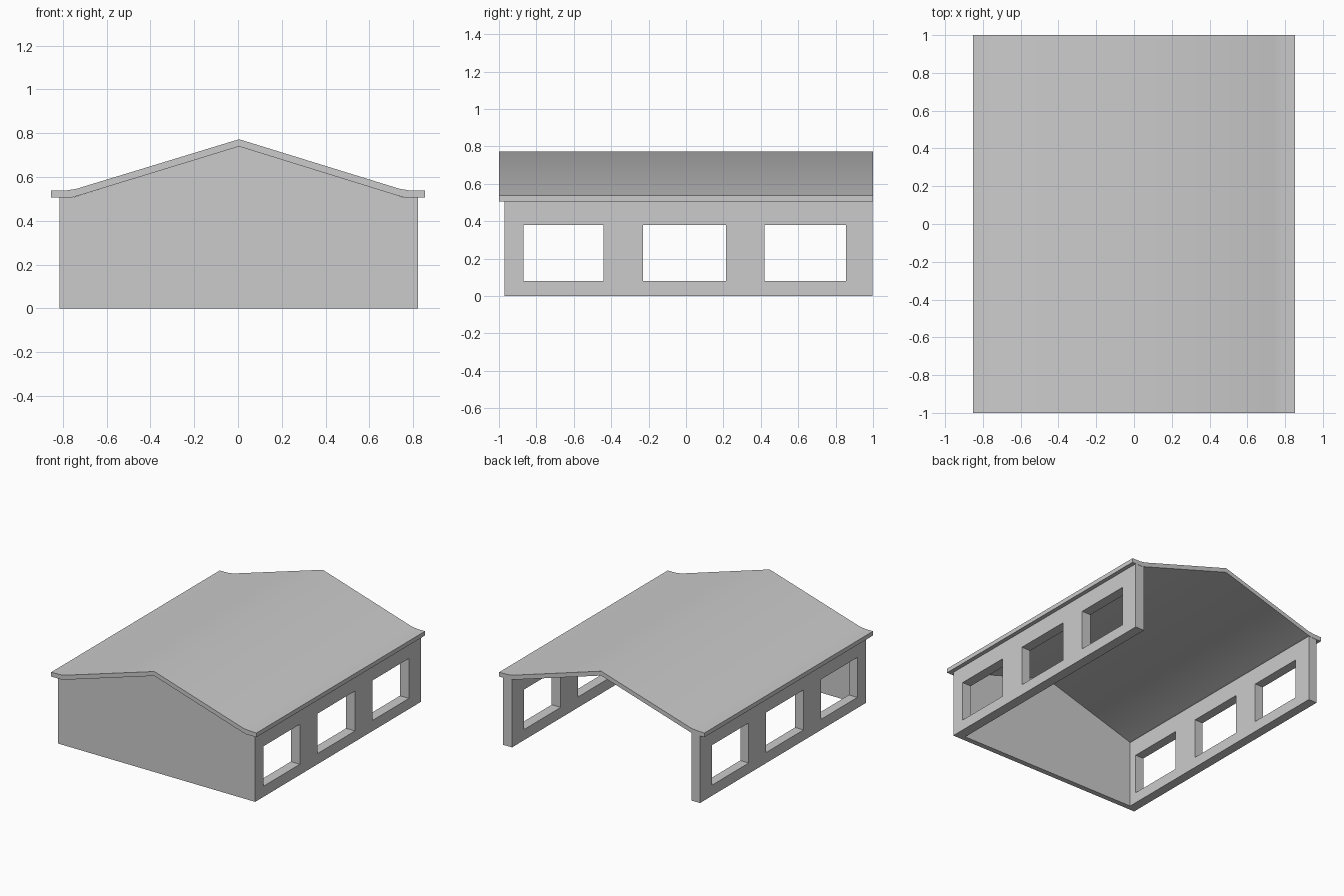
import bpy, bmesh
from math import radians

if "Cube" in bpy.data.objects:
    bpy.data.objects.remove(bpy.data.objects["Cube"])


def make_object(name, bm):
    bmesh.ops.recalc_face_normals(bm, faces=bm.faces)
    mesh = bpy.data.meshes.new(name)
    bm.to_mesh(mesh)
    bm.free()
    obj = bpy.data.objects.new(name, mesh)
    bpy.context.collection.objects.link(obj)
    return obj


def extrude_profile(name, points, y0, y1):
    """Extrude an (x, z) outline along y."""
    bm = bmesh.new()
    face = bm.faces.new([bm.verts.new((x, y0, z)) for x, z in points])
    out = bmesh.ops.extrude_face_region(bm, geom=[face], use_keep_orig=True)
    verts = [v for v in out["geom"] if isinstance(v, bmesh.types.BMVert)]
    bmesh.ops.translate(bm, verts=verts, vec=(0, y1 - y0, 0))
    return make_object(name, bm)


def add_box(bm, lo, hi):
    verts = bmesh.ops.create_cube(bm, size=1)["verts"]
    for v in verts:
        v.co = [l + (c + 0.5) * (h - l) for c, l, h in zip(v.co, lo, hi)]


# Roof: thin gabled sheet with flattened eaves
top = [(-0.853, 0.537), (-0.78, 0.539), (-0.74, 0.545), (0.005, 0.772),
       (0.74, 0.545), (0.78, 0.539), (0.853, 0.537)]
under = [(0.853, 0.505), (0.765, 0.505), (0.73, 0.514), (0.005, 0.739),
         (-0.73, 0.514), (-0.765, 0.505), (-0.853, 0.505)]
roof = extrude_profile("roof", top + under, -1, 1)
bpy.context.view_layer.objects.active = roof
roof.select_set(True)
bpy.ops.object.shade_smooth_by_angle(angle=radians(40))
roof.select_set(False)

# Front gable wall; the back is open
extrude_profile("front_gable_wall",
                [(-0.815, 0), (0.747, 0), (0.747, 0.509), (0.005, 0.741),
                 (-0.745, 0.509), (-0.77, 0.506), (-0.815, 0.506)], -0.97, -0.93)

# Window cutter shared by both side walls
bm = bmesh.new()
for y0, y1 in ((-0.87, -0.44), (-0.23, 0.215), (0.42, 0.855)):
    add_box(bm, (-1, y0, 0.08), (1, y1, 0.38))
cutter = make_object("window_cutter", bm)
cutter.hide_render = True

# Side walls with three openings each
for name, x0, x1, y0 in (("left_wall", -0.815, -0.745, -0.93),
                         ("right_wall", 0.747, 0.822, -0.97)):
    bm = bmesh.new()
    add_box(bm, (x0, y0, 0), (x1, 0.998, 0.507))
    wall = make_object(name, bm)
    cut = wall.modifiers.new("windows", 'BOOLEAN')
    cut.operation = 'DIFFERENCE'
    cut.solver = 'EXACT'
    cut.object = cutter
    bpy.context.view_layer.objects.active = wall
    bpy.ops.object.modifier_apply(modifier=cut.name)

bpy.data.objects.remove(cutter)
